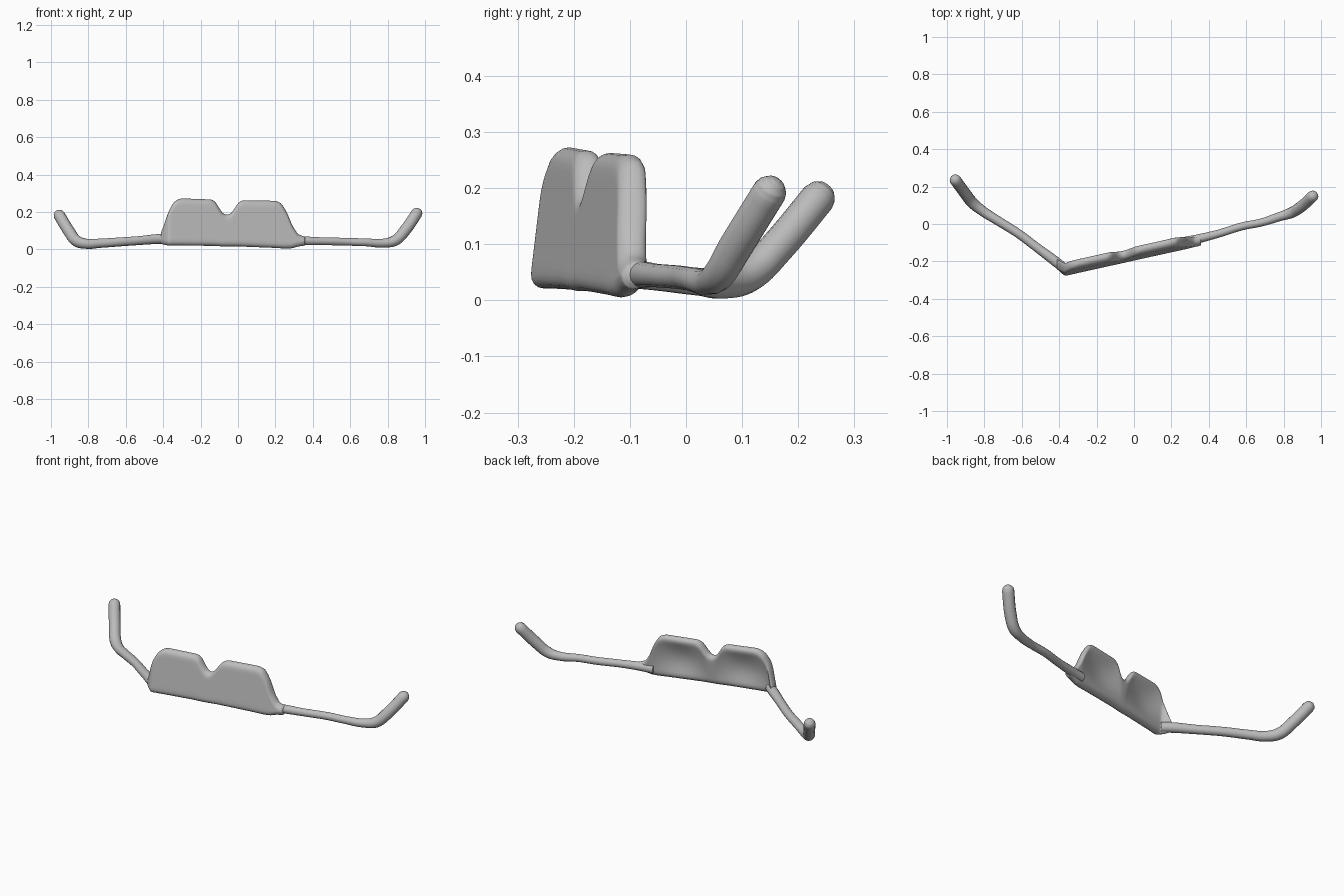
import bpy, bmesh, math
from mathutils import Vector

if "Cube" in bpy.data.objects:
    bpy.data.objects.remove(bpy.data.objects["Cube"])

grey = bpy.data.materials.new("plain grey")
grey.diffuse_color = (0.5, 0.5, 0.5, 1)
grey.use_nodes = True
grey.node_tree.nodes["Principled BSDF"].inputs["Base Color"].default_value = grey.diffuse_color


def finish(ob):
    ob.data.materials.clear()
    ob.data.materials.append(grey)
    for p in ob.data.polygons:
        p.use_smooth = True


def lerp(table, x, col):
    for a, b in zip(table, table[1:]):
        if x <= b[0]:
            t = max(0, (x - a[0]) / (b[0] - a[0]))
            return a[col] + t * (b[col] - a[col])
    return table[-1][col]


# Front frame outline: x, bottom z, top z
OUTLINE = [
    (-.415, .03, .085), (-.40, .025, .12), (-.375, .02, .195), (-.35, .02, .246),
    (-.325, .02, .268), (-.30, .02, .274), (-.14, .018, .268), (-.12, .017, .255),
    (-.10, .016, .22), (-.08, .015, .193), (-.06, .015, .185), (-.04, .015, .191),
    (-.02, .015, .217), (0, .015, .25), (.025, .014, .264), (.20, .007, .261),
    (.23, .005, .25), (.26, .004, .203), (.29, .005, .13), (.32, .014, .083),
    (.36, .02, .068)]
LENSES = [(-.23, .16), (.12, .16)]     # centre x and half width
TILT, SLOPE, N, M = .12, .225, 14, 8


def frame_ring(x):
    # Stadium-shaped upright section, hollowed on the back of each lens
    z0, z1 = lerp(OUTLINE, x, 1), lerp(OUTLINE, x, 2)
    h = min(.026, (z1 - z0) / 2)
    yc = -.157 + SLOPE * x + max(0, -.37 - x) * 1.1
    lens = sum(math.cos(math.pi / 2 * min(1, abs(x - c) / w)) ** 1.2 for c, w in LENSES)
    lo, hi = z0 + h, z1 - h
    pts = [(-h, lo + (hi - lo) * i / N) for i in range(N)]
    pts += [(-h * math.cos(math.pi * i / M), hi + h * math.sin(math.pi * i / M)) for i in range(M)]
    for i in range(N):
        u = i / N
        pts.append((h - .024 * lens * math.sin(math.pi * u), hi + (lo - hi) * u))
    pts += [(h * math.cos(math.pi * i / M), lo - h * math.sin(math.pi * i / M)) for i in range(M)]
    return [Vector((x, yc + y + TILT * (z - .15), z)) for y, z in pts]


bm = bmesh.new()
xs = [-.415 + .775 * i / 100 for i in range(101)]
rings = [[bm.verts.new(p) for p in frame_ring(x)] for x in xs]
for a, b in zip(rings, rings[1:]):
    n = len(a)
    for i in range(n):
        j = (i + 1) % n
        bm.faces.new((a[i], a[j], b[j], b[i]))
bm.faces.new(rings[0])
bm.faces.new(rings[-1])
for _ in range(3):
    bmesh.ops.smooth_vert(bm, verts=bm.verts, factor=.4, use_axis_x=True, use_axis_y=True, use_axis_z=True)
bmesh.ops.recalc_face_normals(bm, faces=bm.faces)
mesh = bpy.data.meshes.new("front_frame")
bm.to_mesh(mesh)
bm.free()
frame = bpy.data.objects.new("front_frame", mesh)
bpy.context.collection.objects.link(frame)
finish(frame)


def temple(name, path):
    # Side arm: round tube along x, y, z, radius points with a rounded tip
    a, b = Vector(path[-2][:3]), Vector(path[-1][:3])
    r, d = path[-1][3], (b - a).normalized()
    path = path + [tuple(b + d * r * k) + (r * s,) for k, s in ((.45, .88), (.8, .58), (.97, .2))]
    cu = bpy.data.curves.new(name, 'CURVE')
    cu.dimensions = '3D'
    cu.bevel_depth, cu.bevel_resolution, cu.resolution_u = 1, 5, 6
    cu.use_fill_caps = True
    sp = cu.splines.new('BEZIER')
    sp.bezier_points.add(len(path) - 1)
    for p, (x, y, z, rad) in zip(sp.bezier_points, path):
        p.co, p.radius = (x, y, z), rad
        p.handle_left_type = p.handle_right_type = 'AUTO'
    ob = bpy.data.objects.new(name, cu)
    bpy.context.collection.objects.link(ob)
    bpy.ops.object.select_all(action='DESELECT')
    bpy.context.view_layer.objects.active = ob
    ob.select_set(True)
    bpy.ops.object.convert(target='MESH')
    finish(bpy.context.object)


temple("left_temple", [
    (-.375, -.235, .056, .026), (-.42, -.20, .056, .027), (-.52, -.125, .048, .024),
    (-.62, -.05, .041, .024), (-.74, .025, .033, .025), (-.81, .07, .030, .027),
    (-.865, .115, .047, .031), (-.90, .16, .092, .031), (-.955, .235, .182, .031)])
temple("right_temple", [
    (.27, -.095, .045, .026), (.34, -.08, .046, .024), (.45, -.052, .044, .021),
    (.58, -.012, .041, .021), (.68, .008, .038, .021), (.78, .040, .034, .024),
    (.84, .06, .048, .029), (.89, .09, .098, .031), (.955, .148, .192, .031)])
